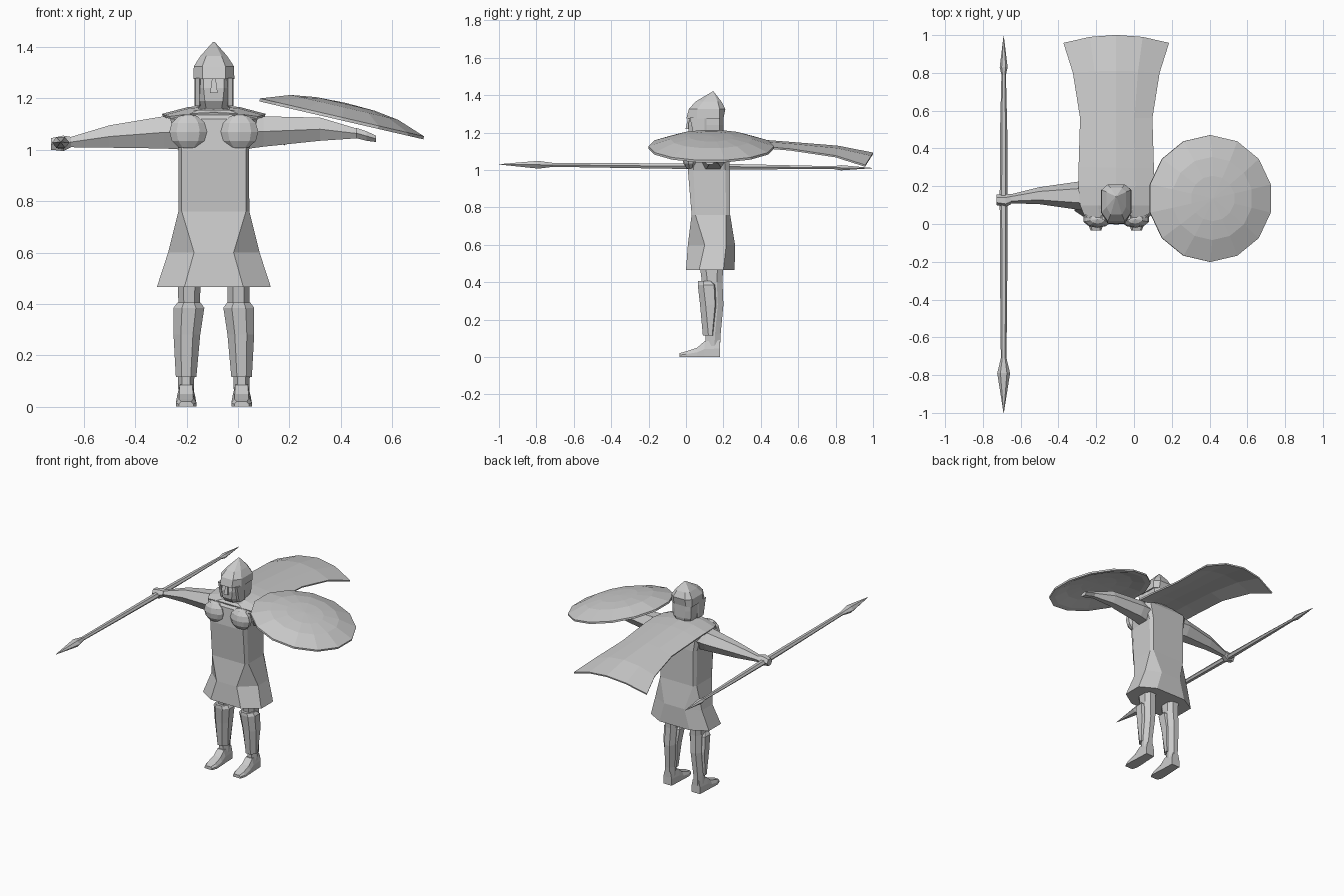
import bpy, bmesh, math
from mathutils import Matrix, Vector

C = -0.094  # body centre line in x
mat = bpy.data.materials.new("plain grey")
mat.diffuse_color = (0.6, 0.6, 0.6, 1)


def finish(name, bm, thick=0):
    bmesh.ops.recalc_face_normals(bm, faces=bm.faces)
    me = bpy.data.meshes.new(name)
    bm.to_mesh(me)
    bm.free()
    me.materials.append(mat)
    ob = bpy.data.objects.new(name, me)
    bpy.context.collection.objects.link(ob)
    if thick:
        m = ob.modifiers.new("thickness", 'SOLIDIFY')
        m.thickness, m.offset = thick, 0
    return ob


def loft(name, rings):
    """Skin a stack of equal-length rings and cap both ends."""
    bm = bmesh.new()
    vs = [[bm.verts.new(p) for p in r] for r in rings]
    n = len(vs[0])
    for a, b in zip(vs, vs[1:]):
        for i in range(n):
            bm.faces.new((a[i], a[(i + 1) % n], b[(i + 1) % n], b[i]))
    bm.faces.new(vs[0])
    bm.faces.new(vs[-1])
    return finish(name, bm)


def octa(z, a, b, yf, s1, s2, yb, x=C):
    """Eight-point ring: a = front/back half width, b = side half width."""
    pts = [(-a, yf), (a, yf), (b, s1), (b, s2), (a, yb), (-a, yb), (-b, s2), (-b, s1)]
    return [(x + px, py, z) for px, py in pts]


# Tunic with flared skirt, shoulders and neck
loft("tunic", [octa(*r) for r in (
    (.465, .115, .222, 0, .07, .2, .26), (.6, .077, .178, .01, .1, .215, .262),
    (.76, .125, .138, .03, .05, .215, .236), (1.0, .125, .137, .01, .04, .21, .235),
    (1.12, .14, .17, .02, .05, .2, .225), (1.155, .06, .09, .05, .08, .18, .2))])
loft("neck", [octa(z, .035, .06, .06, .08, .16, .18) for z in (1.12, 1.2)])

# Head and pointed helmet
loft("head", [octa(*r) for r in (
    (1.16, .03, .055, .035, .07, .17, .195), (1.19, .035, .068, .015, .06, .18, .2),
    (1.24, .04, .072, .012, .06, .18, .2), (1.3, .04, .07, .025, .06, .18, .2))])
loft("nose", [octa(z, w, w, y, y + .005, .04, .045)
              for z, w, y in ((1.22, .015, -.002), (1.285, .006, .012))])
loft("helmet", [octa(*r) for r in (
    (1.275, .045, .08, .002, .06, .18, .2), (1.325, .045, .078, .015, .06, .18, .21),
    (1.365, .03, .052, .05, .09, .17, .19), (1.42, .002, .003, .143, .144, .146, .147))])
for s in (-1, 1):
    loft("cheek_guard", [octa(z, .008, .012, y, y + .01, .1, .11, C + s * .064)
                         for z, y in ((1.17, .045), (1.28, .02))])


def hexring(x, zb, zt, yf, yb):
    zc, yc = (zb + zt) / 2, (yf + yb) / 2
    return [(x, yc + (yb - yf) / 2 * math.cos(k * math.pi / 3),
             zc + (zt - zb) / 2 * math.sin(k * math.pi / 3) / .866) for k in range(6)]


# Arms and hands
loft("spear_arm", [hexring(*r) for r in (
    (-.2, 1.0, 1.14, .06, .22), (-.29, 1.005, 1.13, .075, .225),
    (-.5, 1.008, 1.095, .105, .195), (-.66, 1.01, 1.047, .11, .155))])
loft("spear_hand", [hexring(*r) for r in (
    (-.65, 1.01, 1.05, .105, .16), (-.68, .995, 1.055, .09, .157), (-.728, 1.0, 1.045, .1, .155))])
loft("shield_arm", [hexring(*r) for r in (
    (.01, 1.0, 1.14, .06, .22), (.1, 1.012, 1.13, .075, .225),
    (.32, 1.035, 1.125, .105, .195), (.47, 1.045, 1.08, .11, .155))])
loft("shield_hand", [hexring(*r) for r in (
    (.46, 1.045, 1.085, .1, .16), (.5, 1.035, 1.072, .095, .16), (.537, 1.03, 1.055, .1, .155))])

for s in (-1, 1):
    # Chest plate bulges
    bm = bmesh.new()
    bmesh.ops.create_uvsphere(bm, u_segments=10, v_segments=6, radius=1, matrix=(
        Matrix.Translation((C + s * .1, .025, 1.07)) @ Matrix.Diagonal((.077, .045, .07, 1))))
    finish("chest_plate", bm)
    # Legs, greaves and feet
    loft("leg", [octa(z, w * .5, w, yf, yf + .03, yb - .03, yb, C + s * x) for z, w, yf, yb, x in (
        (.05, .03, .105, .182, .108), (.12, .032, .105, .185, .108), (.28, .038, .1, .2, .1),
        (.4, .042, .085, .195, .096), (.52, .045, .07, .2, .096))])
    loft("greave", [octa(z, w * .45, w, yf, yf + .03, yb - .01, yb, C + s * x)
                    for z, w, yf, yb, x in (
        (.115, .04, .09, .15, .108), (.28, .052, .075, .165, .105),
        (.385, .06, .063, .16, .097), (.405, .045, .065, .14, .097))])
    loft("foot", [[(C + s * .108 + dx * w, y, z) for dx, z in
                   ((-1, 0), (1, 0), (1, h * .5), (.7, h), (-.7, h), (-1, h * .5))]
                  for y, w, h in ((-.035, .028, .02), (.0, .04, .03), (.06, .038, .05),
                                  (.1, .035, .085), (.182, .032, .09))])

# Cape streaming out behind: rows of (y, half width, middle z, edge z, edge y offset)
rows = [(.03, .17, 1.14, 1.125, .02), (.1, .19, 1.165, 1.13, 0), (.2, .2, 1.17, 1.135, 0),
        (.3, .198, 1.165, 1.13, 0), (.56, .19, 1.145, 1.108, 0),
        (.81, .228, 1.125, 1.072, -.01), (1.0, .278, 1.088, 1.022, -.042)]
bm = bmesh.new()
grid = [[bm.verts.new((C + t * w, y + t * t * dy, zm + (ze - zm) * t * t))
         for t in (-1, -.5, 0, .5, 1)] for y, w, zm, ze, dy in rows]
for a, b in zip(grid, grid[1:]):
    for i in range(4):
        bm.faces.new((a[i], a[i + 1], b[i + 1], b[i]))
finish("cape", bm, .01)


# Fourteen-sided domed shield, hollow beneath, tilted outward
def disc(r, z):
    return [(r * math.cos((k + .5) * math.pi / 7), r * math.sin((k + .5) * math.pi / 7), z)
            for k in range(14)]


shield = loft("shield", [disc(r, z) for r, z in (
    (.005, .058), (.12, .054), (.22, .04), (.336, 0), (.336, -.012), (.3, -.008),
    (.22, .018), (.12, .032), (.005, .036))])
shield.location = (.405, .135, 1.126)
shield.rotation_euler = (0, math.atan2(.148, .64), 0)

# Spear with a head at each end: (y, half width, half height)
loft("spear", [[(-.69 + w * math.cos(k * math.pi / 3), y,
                 1.02 - .01 * y + h * math.sin(k * math.pi / 3)) for k in range(6)]
               for y, w, h in ((-1, .001, .001), (-.79, .034, .024), (-.71, .015, .012),
                               (-.3, .019, .015), (.13, .021, .018), (.5, .019, .013),
                               (.79, .012, .009), (.83, .021, .016), (.995, .001, .001))])
